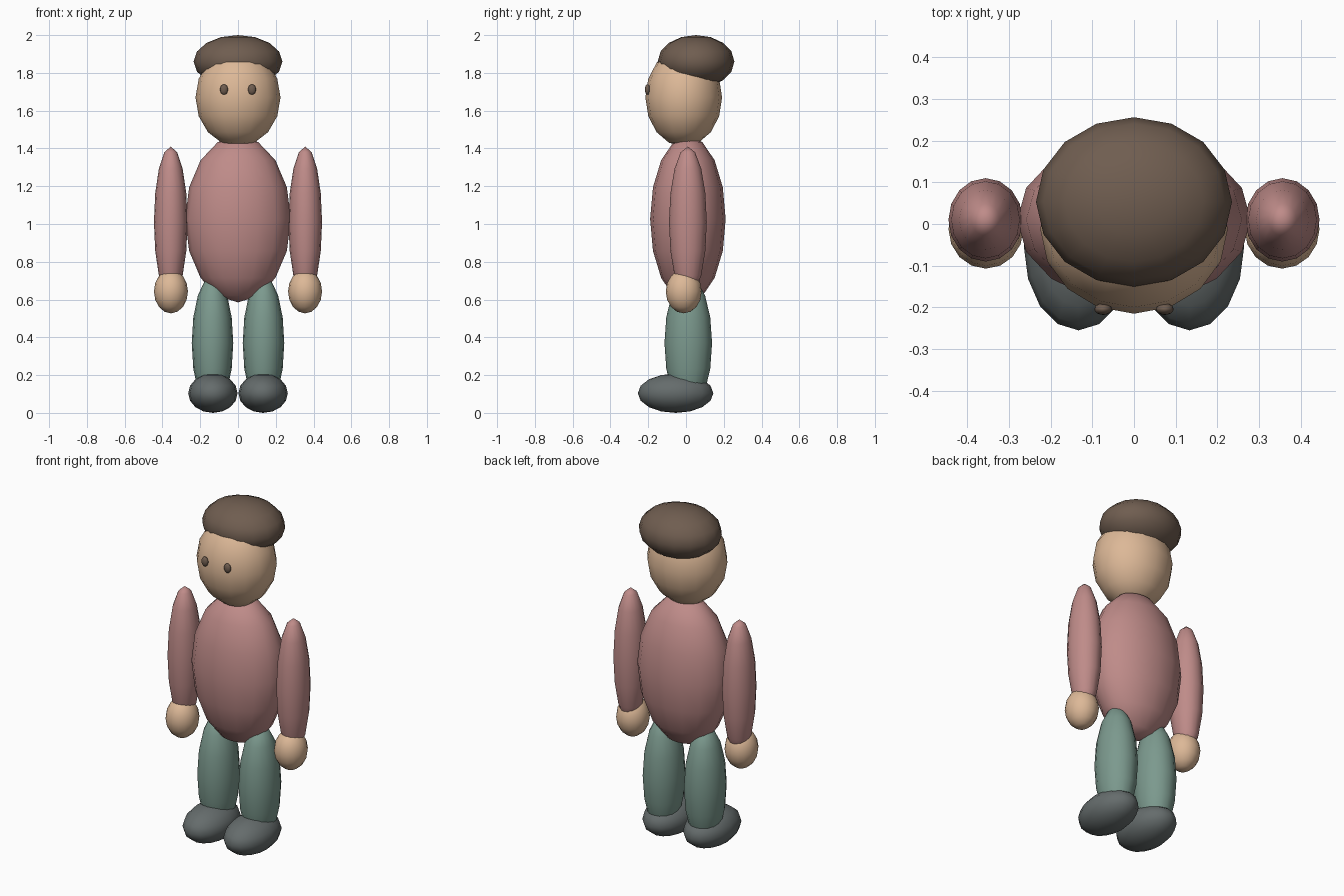
import bpy

if "Cube" in bpy.data.objects:
    bpy.data.objects.remove(bpy.data.objects["Cube"])


def material(name, rgb):
    m = bpy.data.materials.new(name)
    m.diffuse_color = (*rgb, 1)
    m.use_nodes = True
    m.node_tree.nodes["Principled BSDF"].inputs["Base Color"].default_value = m.diffuse_color
    return m


SKIN = material("skin", (0.72, 0.48, 0.31))
SHIRT = material("shirt", (0.52, 0.26, 0.25))
TROUSERS = material("trousers", (0.20, 0.32, 0.27))
SHOES = material("shoe_grey", (0.13, 0.15, 0.15))
HAIR = material("hair_brown", (0.16, 0.11, 0.08))


def ellipsoid(name, centre, radii, mat):
    bpy.ops.mesh.primitive_uv_sphere_add(segments=16, ring_count=8, location=centre)
    ob = bpy.context.object
    ob.name = name
    ob.scale = radii
    bpy.ops.object.transform_apply(location=False, rotation=False, scale=True)
    bpy.ops.object.shade_smooth()
    ob.data.materials.append(mat)
    return ob


def pair(name, centre, radii, mat):
    x, y, z = centre
    for side, s in (("left", 1), ("right", -1)):
        ellipsoid(f"{side}_{name}", (s * x, y, z), radii, mat)


# Body, head and hair
ellipsoid("torso", (0, 0.01, 1.026), (0.28, 0.20, 0.441), SHIRT)
ellipsoid("head", (0, -0.012, 1.67), (0.225, 0.203, 0.26), SKIN)
ellipsoid("hair", (0, 0.053, 1.86), (0.235, 0.203, 0.14), HAIR)

# Eyes
pair("eye", (0.074, -0.204, 1.712), (0.021, 0.014, 0.028), HAIR)

# Arms and hands
pair("arm", (0.356, 0.01, 1.01), (0.089, 0.10, 0.40), SHIRT)
pair("hand", (0.355, -0.012, 0.643), (0.09, 0.095, 0.116), SKIN)

# Legs and shoes
pair("leg", (0.135, 0.012, 0.37), (0.11, 0.126, 0.355), TROUSERS)
pair("shoe", (0.133, -0.055, 0.104), (0.131, 0.20, 0.104), SHOES)
